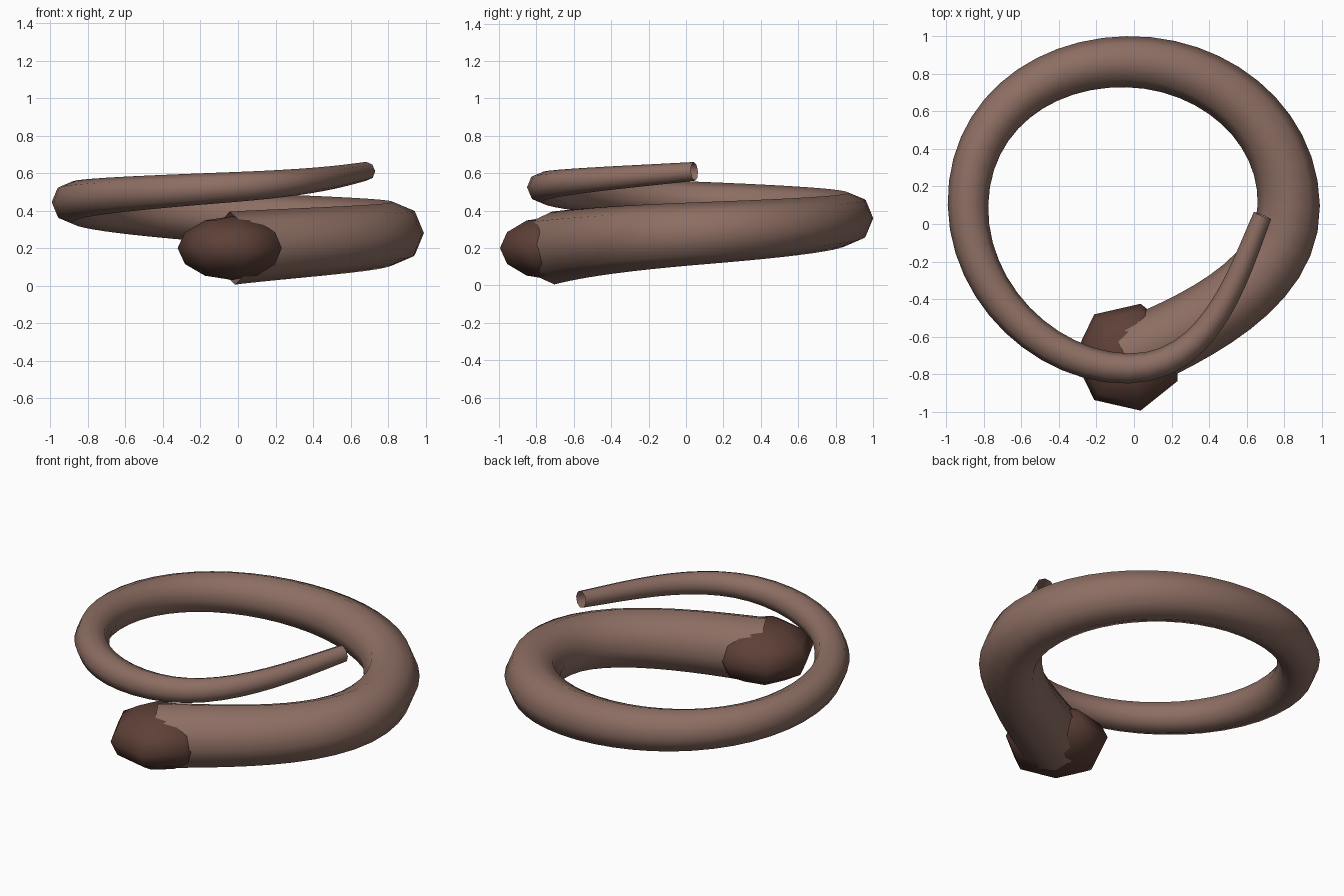
import bpy, bmesh, math
from mathutils import Matrix, Vector

if "Cube" in bpy.data.objects:
    bpy.data.objects.remove(bpy.data.objects["Cube"])


def material(name, rgb):
    m = bpy.data.materials.new(name)
    m.diffuse_color = (*rgb, 1)
    m.use_nodes = True
    m.node_tree.nodes["Principled BSDF"].inputs["Base Color"].default_value = m.diffuse_color
    return m


# Coiled body: (position, tangent direction, handle length, tube radius)
knots = [
    ((-0.03, -0.71, 0.20), (0.90, 0.42, 0.08), 0.34, 0.195),
    ((0.825, 0.10, 0.28), (0, 1, 0.06), 0.44, 0.166),
    ((-0.04, 0.865, 0.36), (-1, 0, 0.06), 0.46, 0.136),
    ((-0.885, 0.10, 0.445), (0, -1, 0.06), 0.47, 0.108),
    ((-0.03, -0.77, 0.525), (1, 0, 0.06), 0.44, 0.080),
    ((0.685, 0.045, 0.61), (0.38, 0.92, 0.08), 0.34, 0.050),
]
curve = bpy.data.curves.new("body", 'CURVE')
curve.dimensions = '3D'
curve.twist_mode = 'Z_UP'
curve.resolution_u = 12
curve.bevel_depth = 1.0
curve.bevel_resolution = 2          # eight-sided tube
curve.use_fill_caps = False         # the tail tip is open
spline = curve.splines.new('BEZIER')
spline.bezier_points.add(len(knots) - 1)
for p, (pos, tangent, length, radius) in zip(spline.bezier_points, knots):
    step = Vector(tangent).normalized() * length
    p.handle_left_type = p.handle_right_type = 'FREE'
    p.co = pos
    p.handle_left = Vector(pos) - step
    p.handle_right = Vector(pos) + step
    p.radius = radius
curve.materials.append(material("brown", (0.266, 0.156, 0.125)))
body = bpy.data.objects.new("body", curve)
bpy.context.collection.objects.link(body)
bpy.context.view_layer.objects.active = body
body.select_set(True)
bpy.ops.object.convert(target='MESH')
bpy.ops.object.shade_smooth()

# Head: flattened seven-sided sphere with one corner pointing to -x
bm = bmesh.new()
bmesh.ops.create_uvsphere(bm, u_segments=7, v_segments=6, radius=1)
corner = max(bm.verts, key=lambda v: v.co.xy.length)
turn = math.pi - math.atan2(corner.co.y, corner.co.x)
bm.transform(Matrix.Rotation(turn, 4, 'Z'))
bm.transform(Matrix.Diagonal((0.292, 0.292, 0.17, 1)))
for f in bm.faces:
    f.smooth = True
mesh = bpy.data.meshes.new("head")
bm.to_mesh(mesh)
bm.free()
mesh.materials.append(material("dark_brown", (0.109, 0.051, 0.038)))
head = bpy.data.objects.new("head", mesh)
head.location = (-0.03, -0.71, 0.20)
bpy.context.collection.objects.link(head)
